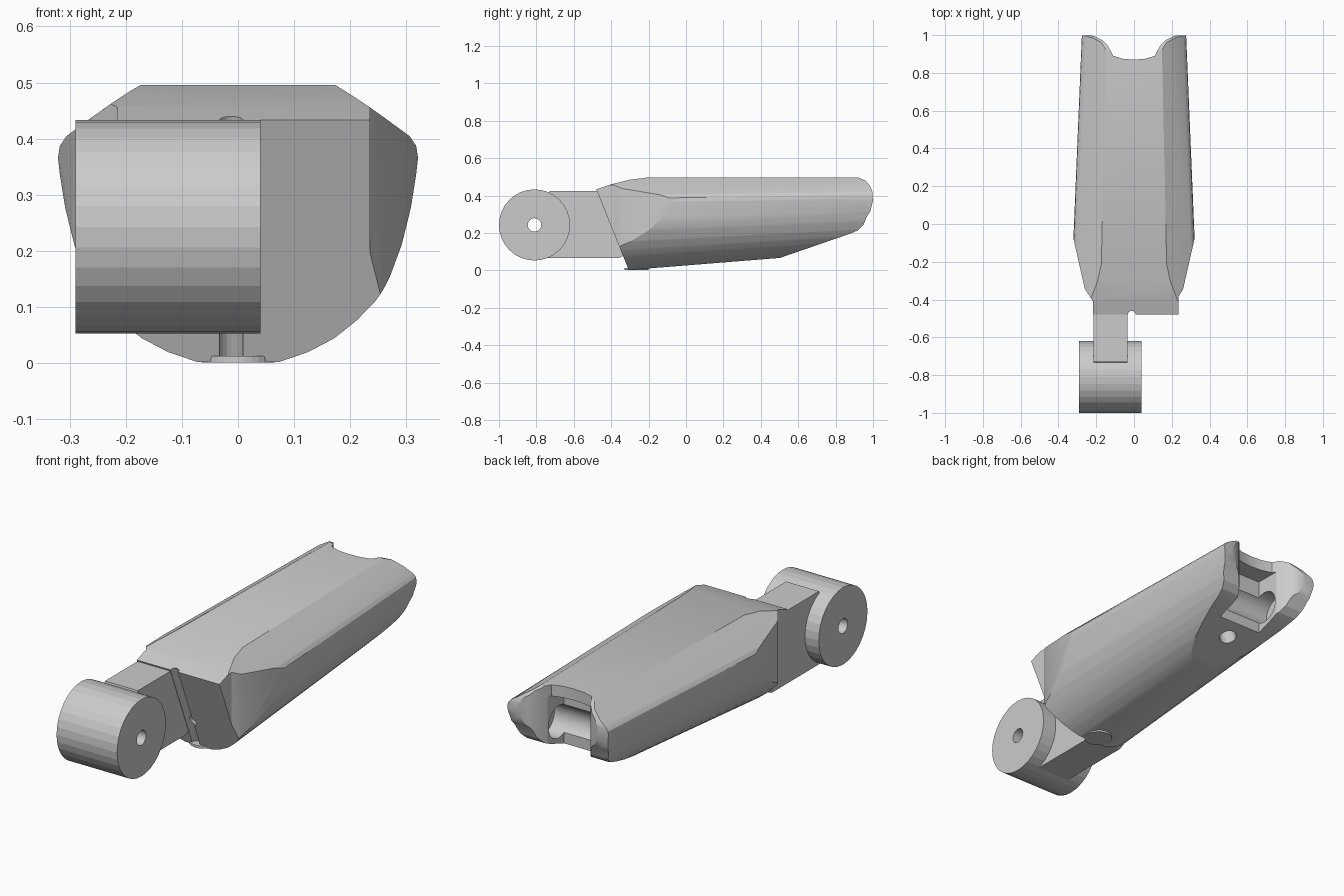
import bpy, bmesh, math
from mathutils import Matrix, Vector

if "Cube" in bpy.data.objects:
    bpy.data.objects.remove(bpy.data.objects["Cube"])


def make(name, bm):
    bmesh.ops.recalc_face_normals(bm, faces=bm.faces)
    me = bpy.data.meshes.new(name)
    bm.to_mesh(me)
    bm.free()
    ob = bpy.data.objects.new(name, me)
    bpy.context.collection.objects.link(ob)
    return ob


def loft(name, ring_a, ring_b):
    bm = bmesh.new()
    a = [bm.verts.new(p) for p in ring_a]
    b = [bm.verts.new(p) for p in ring_b]
    bm.faces.new(a)
    bm.faces.new(b[::-1])
    n = len(a)
    for i in range(n):
        j = (i + 1) % n
        bm.faces.new((a[i], b[i], b[j], a[j]))
    return make(name, bm)


def side_prism(name, pts, x0, x1):
    return loft(name, [(x0, y, z) for y, z in pts], [(x1, y, z) for y, z in pts])


def rod(name, p, q, r, segs=32):
    p, q = Vector(p), Vector(q)
    d = q - p
    bm = bmesh.new()
    m = Matrix.Translation((p + q) / 2) @ d.to_track_quat('Z', 'Y').to_matrix().to_4x4()
    bmesh.ops.create_cone(bm, cap_ends=True, segments=segs, radius1=r, radius2=r,
                          depth=d.length, matrix=m)
    return make(name, bm)


def box(name, lo, hi):
    return side_prism(name, [(lo[1], lo[2]), (hi[1], lo[2]), (hi[1], hi[2]), (lo[1], hi[2])],
                      lo[0], hi[0])


def boolean(ob, cutter, op='DIFFERENCE', keep=False):
    cutter.hide_render = True
    mod = ob.modifiers.new("cut", 'BOOLEAN')
    mod.operation, mod.solver, mod.object = op, 'EXACT', cutter
    bpy.context.view_layer.objects.active = ob
    bpy.ops.object.modifier_apply(modifier=mod.name)
    if not keep:
        bpy.data.objects.remove(cutter)


# Body: tapered cross-section running along y
half = [(0.07, 0), (0.12, 0.018), (0.165, 0.043), (0.203, 0.075), (0.235, 0.11),
        (0.262, 0.15), (0.287, 0.205), (0.306, 0.27), (0.317, 0.33), (0.321, 0.36),
        (0.317, 0.383), (0.303, 0.402), (0.17, 0.496)]
section = half + [(-x, z) for x, z in reversed(half)]


def ring(y):
    sx = 1 - 0.13 * (y + 0.08)
    k = 1 - 0.08 * (y + 0.33) / 0.496
    return [(x * sx, y, 0.496 - (0.496 - z) * k) for x, z in section]


body = loft("body", ring(-0.6), ring(1.1))

# Body trimmed to its side outline
side = [(-0.265, -0.1), (0.5, -0.1), (0.5, 0.066), (0.88, 0.197), (0.92, 0.215), (0.95, 0.245),
        (0.968, 0.29), (0.985, 0.315), (0.999, 0.37), (0.997, 0.42), (0.985, 0.45),
        (0.96, 0.48), (0.92, 0.497), (0.88, 0.53), (-0.12, 0.53), (-0.22, 0.4945),
        (-0.3, 0.485), (-0.40, 0.46), (-0.48, 0.433)]
boolean(body, side_prism("side_trim", side, -0.6, 0.6), 'INTERSECT')

# Body trimmed to its top outline: chamfered front corners and horned tip
horn = [(0.4, 1.2), (0.25, 1.002), (0.21, 0.995), (0.17, 0.975), (0.14, 0.945),
        (0.12, 0.91), (0.11, 0.89), (0.06, 0.875)]
top = ([(0.235, -0.7), (0.235, -0.385), (0.26, -0.345), (0.32, -0.08), (0.4, 0.1)] + horn
       + [(0, 0.87)] + [(-x, y) for x, y in reversed(horn)]
       + [(-0.4, 0.1), (-0.32, -0.08), (-0.26, -0.345), (-0.216, -0.41), (-0.216, -0.7)])
boolean(body, loft("top_trim", [(x, y, -0.3) for x, y in top],
                   [(x, y, 0.8) for x, y in top]), 'INTERSECT')

# Tip: slot under the top lip, pivot socket, screw hole below
boolean(body, box("slot", (-0.12, 0.78, -0.1), (0.12, 1.1, 0.44)))
boolean(body, rod("socket", (-0.2, 0.82, 0.285), (0.2, 0.82, 0.285), 0.08))
boolean(body, rod("screw_hole", (0, 0.74, 0), (0, 0.65, 0.26), 0.04))

# Front face: relief groove beside the arm and cable hole
boolean(body, rod("groove", (-0.012, -0.52, 0.532), (-0.012, -0.23, -0.184), 0.021, 16))
boolean(body, rod("cable_hole", (0.0, -0.5, 0.14), (0.0, -0.2, 0.14), 0.025, 16))

# Arm joining body and knuckle
arm_side = [(-0.81, 0.065), (-0.36, 0.065), (-0.33, 0.08), (-0.32, 0.12),
            (-0.40, 0.425), (-0.73, 0.425)]
arm = side_prism("arm", arm_side, -0.215, -0.035)

# Knuckle barrel with its pin hole
knuckle = rod("knuckle", (-0.29, -0.81, 0.243), (0.04, -0.81, 0.243), 0.19)
pin = rod("pin_hole", (-0.5, -0.81, 0.243), (0.3, -0.81, 0.243), 0.036, 24)
boolean(arm, pin, keep=True)
boolean(knuckle, pin)

# Small lip at the bottom front edge
lip = rod("bottom_lip", (0, -0.265, 0.001), (0, -0.265, 0.013), 0.065)

# Faceted rounding stays soft on the body, corners stay crisp
bpy.ops.object.select_all(action='DESELECT')
body.select_set(True)
bpy.context.view_layer.objects.active = body
bpy.ops.object.shade_smooth_by_angle(angle=math.radians(20))
